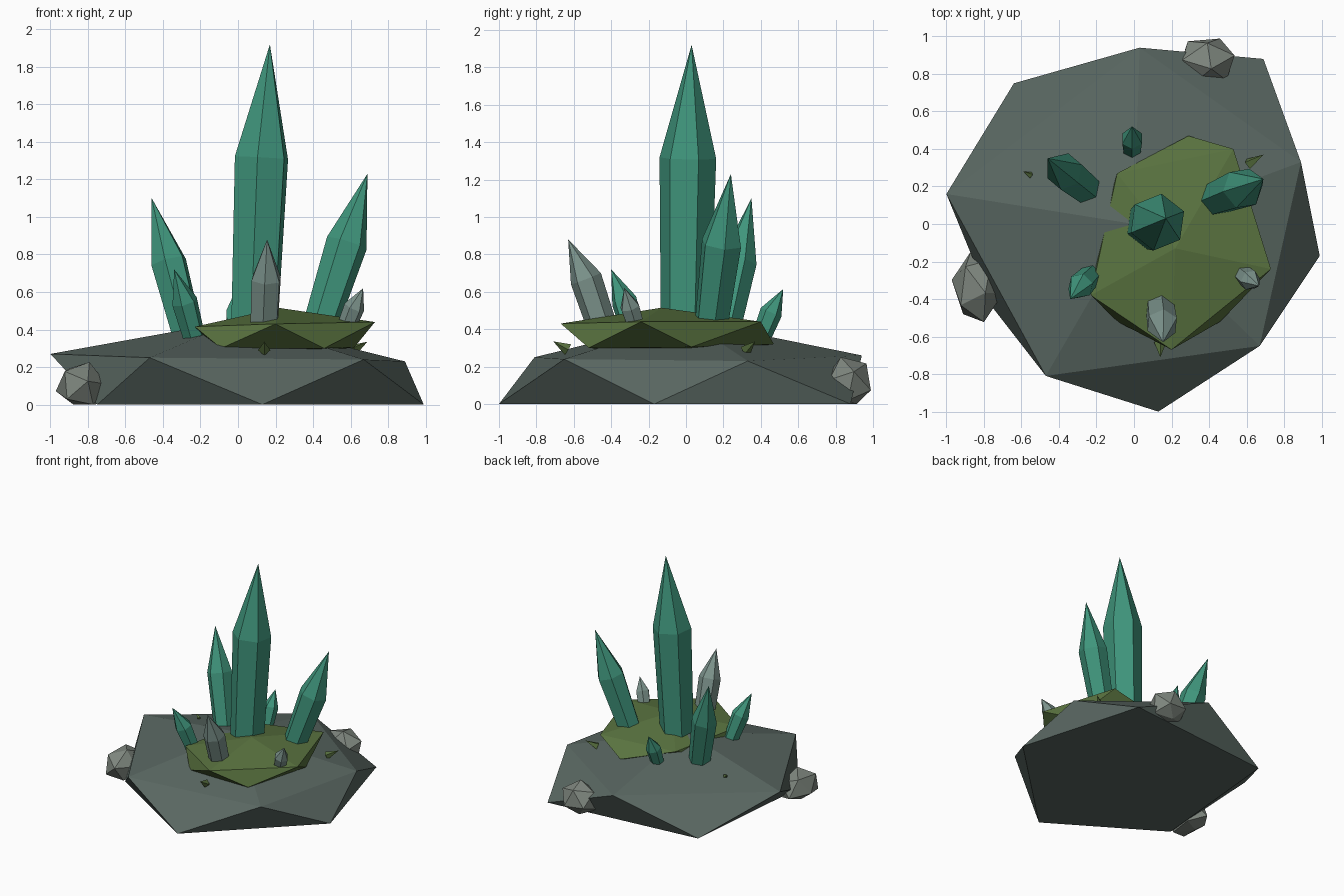
import bpy, bmesh, math
from mathutils import Vector, Matrix

if "Cube" in bpy.data.objects:
    bpy.data.objects.remove(bpy.data.objects["Cube"])


def material(name, rgb):
    m = bpy.data.materials.new(name)
    m.diffuse_color = (*rgb, 1)
    m.use_nodes = True
    m.node_tree.nodes["Principled BSDF"].inputs["Base Color"].default_value = m.diffuse_color
    return m


ROCK = material("rock", (0.10, 0.135, 0.12))
MOSS = material("moss", (0.10, 0.17, 0.05))
GREEN = material("green_crystal", (0.05, 0.30, 0.20))
PALE = material("pale_crystal", (0.20, 0.29, 0.26))
STONE = material("stone", (0.21, 0.24, 0.21))


def finish(bm, name, mat):
    bmesh.ops.recalc_face_normals(bm, faces=bm.faces)
    me = bpy.data.meshes.new(name)
    bm.to_mesh(me)
    bm.free()
    me.materials.append(mat)
    ob = bpy.data.objects.new(name, me)
    bpy.context.collection.objects.link(ob)
    return ob


def faceted_slab(name, top, upper, lower, bottom, mat):
    """Uneven icosahedron: apex, upper ring, staggered lower ring, underside."""
    bm = bmesh.new()
    t, b = bm.verts.new(top), bm.verts.new(bottom)
    u = [bm.verts.new(p) for p in upper]
    l = [bm.verts.new(p) for p in lower]
    n = len(u)
    for i in range(n):
        j = (i + 1) % n
        bm.faces.new((t, u[i], u[j]))
        bm.faces.new((u[i], l[i], u[j]))
        bm.faces.new((u[j], l[i], l[j]))
        bm.faces.new((b, l[j], l[i]))
    return finish(bm, name, mat)


def crystal(name, base, shoulder, tip, r0, r1, spin, mat, sink=0.08):
    """Six-sided leaning prism with a pointed end."""
    base, shoulder, tip = Vector(base), Vector(shoulder), Vector(tip)
    axis = (tip - base).normalized()
    base = base - axis * sink
    rot = Vector((0, 0, 1)).rotation_difference(axis)
    bm = bmesh.new()
    rings = []
    for c, r in ((base, r0), (shoulder, r1)):
        rings.append([bm.verts.new(c + rot @ Vector((
            r * math.cos(math.radians(spin + 60 * k)),
            r * math.sin(math.radians(spin + 60 * k)), 0))) for k in range(6)])
    point = bm.verts.new(tip)
    for k in range(6):
        j = (k + 1) % 6
        bm.faces.new((rings[0][k], rings[0][j], rings[1][j], rings[1][k]))
        bm.faces.new((rings[1][k], rings[1][j], point))
    bm.faces.new(rings[0][::-1])
    return finish(bm, name, mat)


def stone(name, centre, size, spin):
    """Icosahedral pebble resting flat on the ground."""
    bm = bmesh.new()
    bmesh.ops.create_icosphere(bm, subdivisions=1, radius=1)
    bmesh.ops.rotate(bm, verts=bm.verts, matrix=Matrix.Rotation(spin, 3, 'Z') @ Matrix.Rotation(0.35, 3, 'X'))
    for v in bm.verts:
        v.co = Vector(c + s * k for c, s, k in zip(centre, size, v.co))
        v.co.z = max(v.co.z, 0)
    return finish(bm, name, STONE)


def sprig(name, root, tip, r):
    """Tiny moss spike."""
    root, tip = Vector(root), Vector(tip)
    bm = bmesh.new()
    bmesh.ops.create_cone(bm, cap_ends=True, segments=4, radius1=r, radius2=0, depth=(tip - root).length)
    rot = Vector((0, 0, 1)).rotation_difference(tip - root).to_matrix().to_4x4()
    bmesh.ops.transform(bm, verts=bm.verts, matrix=Matrix.Translation((root + tip) / 2) @ rot)
    return finish(bm, name, MOSS)


# Rock base
faceted_slab("rock_base", (0, 0, 0.45),
             [(-1, .16, .27), (-.47, -.81, .25), (.67, -.65, .24), (.89, .33, .23), (.03, .94, .26)],
             [(-.75, -.45, 0), (.13, -1, 0), (.99, -.17, 0), (.69, .88, 0), (-.64, .75, 0)],
             (0, 0, 0), ROCK)

# Moss cushion
faceted_slab("moss_patch", (.22, -.13, .515),
             [(-.23, -.38, .415), (.2, -.67, .43), (.73, -.24, .44), (.53, .40, .44), (-.09, .27, .41)],
             [(-.09, -.52, .30), (.46, -.52, .30), (.62, .03, .305), (.29, .47, .32), (-.16, .02, .33)],
             (.22, -.08, .26), MOSS)

# Crystals: base, shoulder, tip, base radius, shoulder radius, spin
crystal("main_crystal", (.09, -.002, .45), (.125, .01, 1.315), (.17, .03, 1.92), .132, .153, 22, GREEN)
crystal("right_crystal", (.45, .14, .46), (.58, .19, .86), (.69, .24, 1.23), .092, .112, 10, GREEN)
crystal("left_crystal", (-.27, .20, .38), (-.37, .28, .76), (-.46, .35, 1.10), .085, .1, 20, GREEN)
crystal("front_left_crystal", (-.235, -.28, .36), (-.285, -.33, .55), (-.34, -.40, .72), .058, .07, 15, GREEN, .05)
crystal("back_crystal", (-.01, .405, .36), (-.01, .455, .49), (-.01, .52, .615), .05, .06, 30, GREEN, .04)
crystal("front_pale_crystal", (.14, -.46, .44), (.15, -.535, .67), (.155, -.63, .88), .08, .086, 25, PALE, .06)
crystal("small_pale_crystal", (.59, -.275, .44), (.62, -.30, .52), (.667, -.33, .62), .05, .056, 5, PALE, .04)

# Loose stones
stone("back_stone", (.39, .87, .11), (.165, .135, .15), 0.4)
stone("left_stone", (-.835, -.335, .09), (.14, .2, .145), 1.1)

# Moss sprigs
sprig("front_sprig", (.14, -.63, .29), (.14, -.71, .335), .033)
sprig("right_sprig", (.61, .32, .29), (.69, .37, .335), .032)
sprig("left_sprig", (-.55, .26, .32), (-.59, .28, .345), .018)
